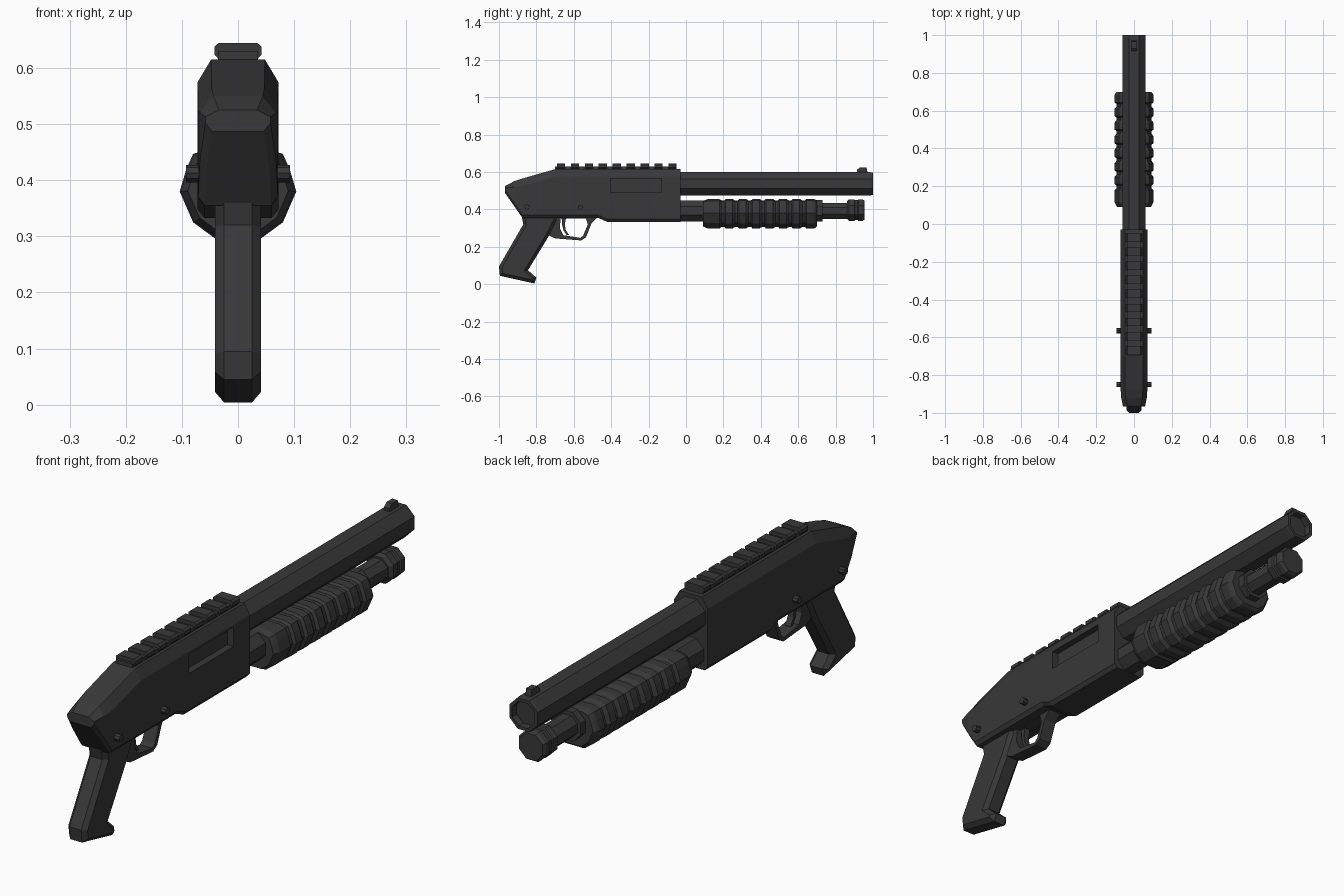
import bpy, bmesh, math
from mathutils import Vector

if "Cube" in bpy.data.objects:
    bpy.data.objects.remove(bpy.data.objects["Cube"])

mat = bpy.data.materials.new("gunmetal_black")
mat.diffuse_color = (0.040, 0.040, 0.040, 1)
mat.use_nodes = True
mat.node_tree.nodes["Principled BSDF"].inputs["Base Color"].default_value = mat.diffuse_color


def finish(name, bm):
    bmesh.ops.recalc_face_normals(bm, faces=bm.faces[:])
    me = bpy.data.meshes.new(name)
    bm.to_mesh(me)
    bm.free()
    me.materials.append(mat)
    ob = bpy.data.objects.new(name, me)
    bpy.context.collection.objects.link(ob)
    return ob


def loft(name, rings):
    """Closed skin through rings of equal point count."""
    bm = bmesh.new()
    vs = [[bm.verts.new(p) for p in r] for r in rings]
    n = len(vs[0])
    for a, b in zip(vs, vs[1:]):
        for i in range(n):
            j = (i + 1) % n
            bm.faces.new((a[i], a[j], b[j], b[i]))
    bm.faces.new(vs[0])
    bm.faces.new(vs[-1])
    return finish(name, bm)


def mirrored(half, y):
    """Full ring from right-half (x, z) points listed top to bottom."""
    return [(x, y, z) for x, z in half] + [(-x, y, z) for x, z in reversed(half)]


def octagon(y, zc, r, n=8):
    k = r / math.cos(math.pi / n)
    return [(k * math.cos((i + .5) * 2 * math.pi / n), y,
             zc + k * math.sin((i + .5) * 2 * math.pi / n)) for i in range(n)]


def tube(name, zc, steps):
    return loft(name, [octagon(y, zc, r) for y, r in steps])


def prism(name, profile, hw, bevel=0.0):
    """Side profile (y, z) extruded across x, with optional chamfered rims."""
    bm = bmesh.new()
    f = bm.faces.new([bm.verts.new((-hw, y, z)) for y, z in profile])
    ext = bmesh.ops.extrude_face_region(bm, geom=[f])
    bmesh.ops.translate(bm, verts=[v for v in ext["geom"] if isinstance(v, bmesh.types.BMVert)],
                        vec=(2 * hw, 0, 0))
    if bevel:
        rim = [e for e in bm.edges if abs(e.verts[0].co.x - e.verts[1].co.x) < 1e-6]
        bmesh.ops.bevel(bm, geom=rim, offset=bevel, segments=1, affect='EDGES')
    return finish(name, bm)


def box(name, x, y, z):
    bm = bmesh.new()
    bmesh.ops.create_cube(bm, size=1)
    for v in bm.verts:
        v.co = Vector([r[0] if c < 0 else r[1] for r, c in zip((x, y, z), v.co)])
    return finish(name, bm)


# Receiver: chamfered sections (y, top, bottom, half width, top chamfer height)
stations = [(-.967, .525, .487, .058, .012), (-.92, .55, .42, .068, .03),
            (-.875, .565, .355, .071, .04), (-.70, .615, .355, .072, .04),
            (-.47, .615, .355, .072, .04), (-.42, .615, .333, .072, .04),
            (-.03, .615, .333, .072, .04)]
receiver = loft("receiver", [mirrored([(w - .024, t), (w, t - c), (w, b + .015), (w - .012, b)], y)
                             for y, t, b, w, c in stations])

# Ejection port cut into the right side
cutter = box("port_cutter", (.045, .12), (-.405, -.13), (.49, .565))
cutter.hide_render = True
cutter.hide_set(True)
cut = receiver.modifiers.new("port", 'BOOLEAN')
cut.object = cutter
cut.operation = 'DIFFERENCE'
cut.solver = 'EXACT'

# Top rail with teeth
box("rail_base", (-.036, .036), (-.70, -.05), (.61, .63))
for i in range(9):
    y = -.69 + i * .0745
    loft("rail_tooth", [mirrored([(.034, .645), (.042, .638), (.042, .624), (.034, .615)], yy)
                        for yy in (y, y + .044)])

# Barrel with shallow recessed muzzle, and front sight
tube("barrel", .537, [(-.06, .062), (.985, .062), (1.0, .060), (1.0, .048), (.975, .046)])
prism("front_sight", [(.915, .59), (.915, .612), (.93, .625), (.965, .625), (.972, .59)], .012)

# Magazine tube, collar and end cap
tube("magazine_tube", .392, [(-.06, .056), (.12, .056), (.12, .05), (.68, .05), (.68, .057),
                             (.73, .057), (.73, .043), (.88, .043)])
tube("magazine_cap", .396, [(.86, .046), (.872, .058), (.90, .058), (.904, .053), (.918, .053),
                            (.922, .058), (.943, .058), (.955, .05)])

# Ribbed pump grip
section = [(.05, .456), (.08, .447), (.092, .42), (.104, .38), (.08, .325), (.042, .297)]
steps = [(.09, .86), (.115, .98), (.18, .98)]
for i in range(7):
    y = .19 + i * .072
    steps += [(y, .89), (y + .014, .89), (y + .022, 1.0), (y + .058, 1.0)]
steps += [(.69, .96), (.70, .86)]
loft("pump_grip", [mirrored([(x * s, .385 + (z - .385) * s) for x, z in section], y)
                   for y, s in steps])

# Pistol grip
prism("pistol_grip", [(-.88, .37), (-.69, .37), (-.69, .345), (-.735, .255), (-.845, .075),
                      (-.80, .035), (-.81, .004), (-.995, .045), (-1.0, .095), (-.87, .32)],
      .041, .016)

# Trigger guard: outer and inner loops joined into a band
outer = [(-.74, .36), (-.735, .262), (-.70, .245), (-.56, .234), (-.535, .25), (-.505, .325), (-.47, .36)]
inner = [(-.67, .352), (-.675, .30), (-.655, .262), (-.565, .248), (-.55, .26), (-.525, .32), (-.535, .352)]
bm = bmesh.new()
loops = [[bm.verts.new((x, y, z)) for y, z in pts]
         for pts, x in ((outer, -.027), (outer, .027), (inner, .027), (inner, -.027))]
for a, b in zip(loops, loops[1:] + loops[:1]):
    for i in range(7):
        j = (i + 1) % 7
        bm.faces.new((a[i], a[j], b[j], b[i]))
finish("trigger_guard", bm)

# Curved trigger
prism("trigger", [(-.665, .36), (-.64, .36), (-.648, .32), (-.643, .29), (-.625, .262),
                  (-.638, .262), (-.655, .287), (-.663, .32)], .012)

# Cross pins through the receiver
for y, z in ((-.565, .41), (-.85, .413)):
    bm = bmesh.new()
    bmesh.ops.create_cone(bm, cap_ends=True, segments=8, radius1=.014, radius2=.014, depth=.186)
    for v in bm.verts:
        v.co = Vector((v.co.z, v.co.x + y, v.co.y + z))
    finish("cross_pin", bm)
